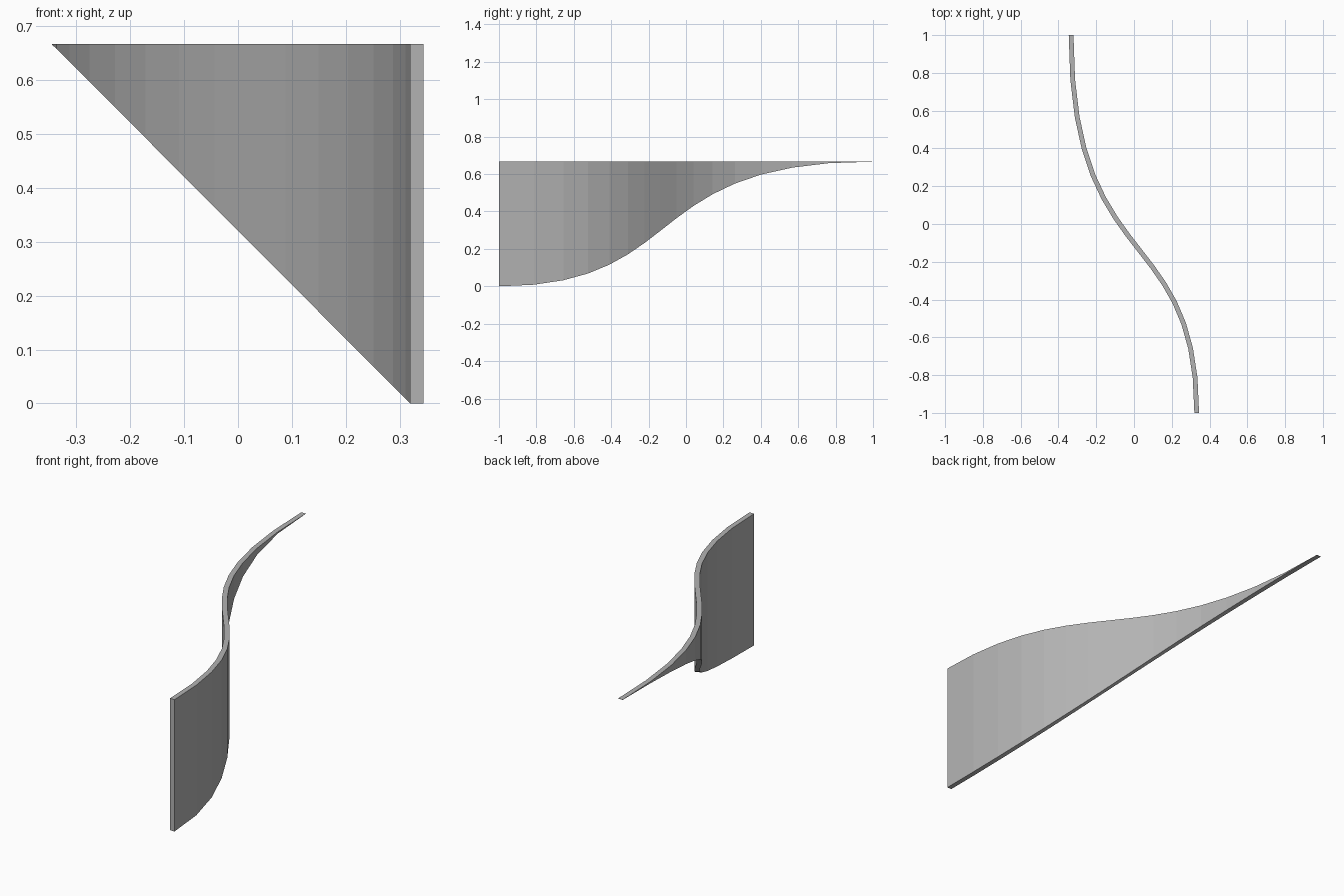
import bpy
import bmesh
from mathutils import Vector

cube = bpy.data.objects.get("Cube")
if cube:
    bpy.data.objects.remove(cube, do_unlink=True)

HEIGHT = 0.667
THICKNESS = 0.025
SEGMENTS = 15
# Bezier control points of the S-shaped plan, from back to front
PATH = [Vector(p) for p in ((-0.333, 1), (-0.333, -0.28), (0.332, 0.01), (0.332, -1))]


def path_point(t):
    a, b, c, d = PATH
    s = 1 - t
    return s**3 * a + 3 * s * s * t * b + 3 * s * t * t * c + t**3 * d


def path_tangent(t):
    a, b, c, d = PATH
    s = 1 - t
    return (s * s * (b - a) + 2 * s * t * (c - b) + t * t * (d - c)).normalized()


# Plan outline of both sides of the wall
sections = []
for i in range(SEGMENTS + 1):
    t = i / SEGMENTS
    centre, tangent = path_point(t), path_tangent(t)
    side = Vector((-tangent.y, tangent.x)) * THICKNESS / 2
    sections.append((centre - side, centre + side))

# The underside falls in a straight line across x, level across each section
x_high, x_low = sections[0][0].x, sections[-1][0].x

bm = bmesh.new()
rings = []
for left, right in sections:
    bottom = HEIGHT * (x_low - left.x) / (x_low - x_high)
    bottom = max(0, min(HEIGHT - 0.001, bottom))
    rings.append([bm.verts.new((p.x, p.y, z)) for p, z in
                  ((left, bottom), (right, bottom), (right, HEIGHT), (left, HEIGHT))])

# Skin the sections and close both ends
for first, second in zip(rings, rings[1:]):
    for k in range(4):
        n = (k + 1) % 4
        bm.faces.new((first[k], first[n], second[n], second[k]))
bm.faces.new(rings[0])
bm.faces.new(rings[-1])
bmesh.ops.recalc_face_normals(bm, faces=bm.faces)

mesh = bpy.data.meshes.new("curved_wall")
bm.to_mesh(mesh)
bm.free()
wall = bpy.data.objects.new("curved_wall", mesh)
bpy.context.collection.objects.link(wall)

# Plain grey finish
grey = bpy.data.materials.new("plain_grey")
grey.use_nodes = True
colour = (0.45, 0.45, 0.45, 1)
grey.diffuse_color = colour
grey.node_tree.nodes["Principled BSDF"].inputs["Base Color"].default_value = colour
mesh.materials.append(grey)
